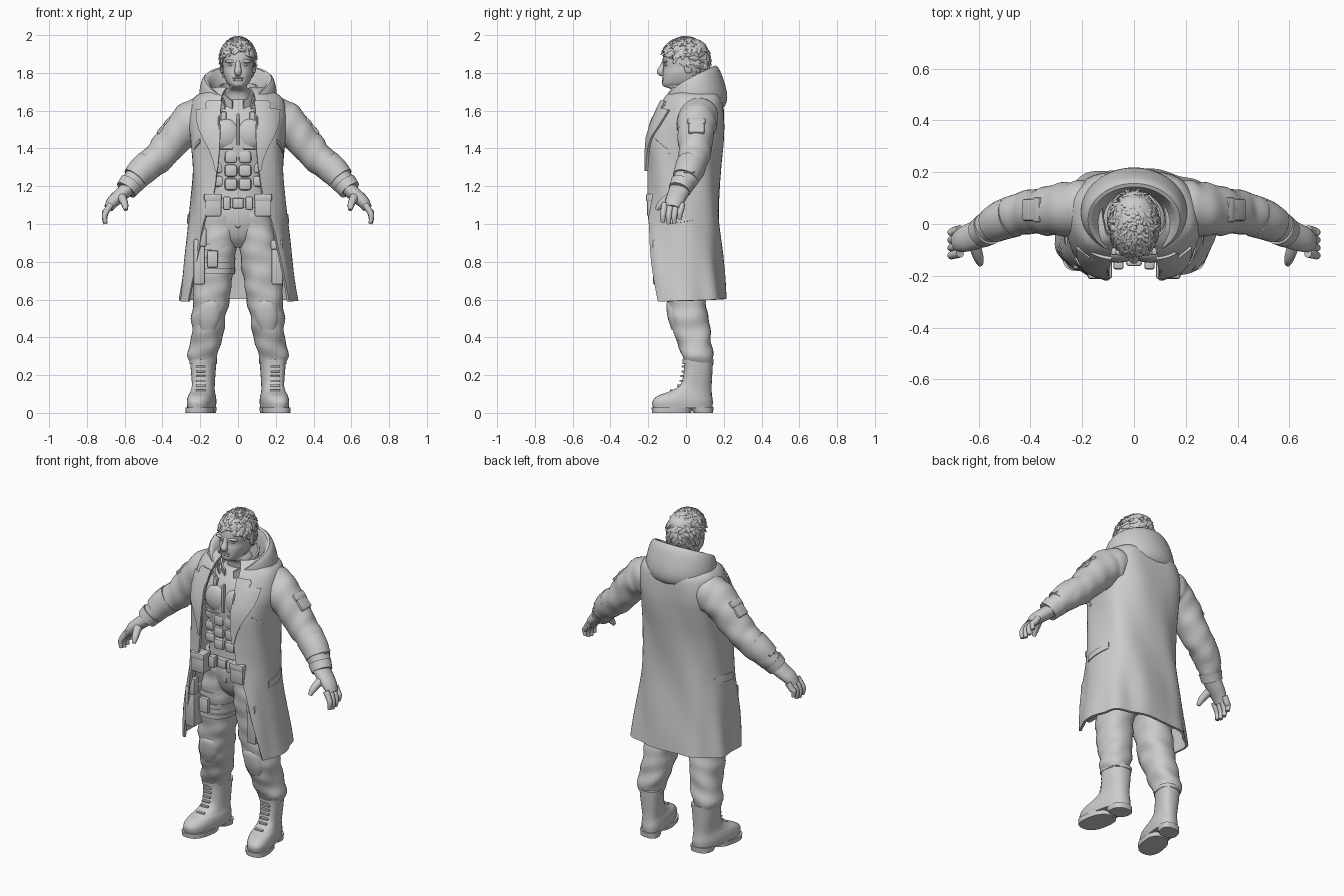
import bpy, bmesh, random
from math import sin, cos, pi, asin, sqrt, copysign
from mathutils import Vector, Matrix

random.seed(4)
if "Cube" in bpy.data.objects:
    bpy.data.objects.remove(bpy.data.objects["Cube"])

grey = bpy.data.materials.new("plain_grey")
grey.use_nodes = True
grey.diffuse_color = (.6, .6, .6, 1)
for node in grey.node_tree.nodes:
    if node.type == 'BSDF_PRINCIPLED':
        node.inputs["Base Color"].default_value = (.6, .6, .6, 1)


# Helpers
def finish(name, bm, thick=0, mirror=False, bevel=0):
    bmesh.ops.recalc_face_normals(bm, faces=bm.faces)
    for face in bm.faces:
        face.smooth = True
    mesh = bpy.data.meshes.new(name)
    bm.to_mesh(mesh)
    bm.free()
    mesh.materials.append(grey)
    obj = bpy.data.objects.new(name, mesh)
    bpy.context.scene.collection.objects.link(obj)
    if thick:
        mod = obj.modifiers.new("thickness", 'SOLIDIFY')
        mod.thickness, mod.offset = thick, 0
    if bevel:
        mod = obj.modifiers.new("bevel", 'BEVEL')
        mod.width, mod.segments = bevel, 2
    if mirror:
        obj.modifiers.new("mirror", 'MIRROR').use_mirror_merge = False
    obj.modifiers.new("sharp", 'EDGE_SPLIT').split_angle = .75
    return obj


def grid(name, rows, closed=False, cap=False, **opts):
    bm = bmesh.new()
    vs = [[bm.verts.new(p) for p in row] for row in rows]
    n = len(vs[0])
    for a, b in zip(vs, vs[1:]):
        for i in range(n if closed else n - 1):
            j = (i + 1) % n
            bm.faces.new((a[i], a[j], b[j], b[i]))
    if cap:
        bm.faces.new(vs[0])
        bm.faces.new(vs[-1])
    return finish(name, bm, **opts)


def spline(keys, steps=5):
    k = [Vector(p) for p in keys]
    k = [k[0]] + k + [k[-1]]
    out = []
    for a, b, c, d in zip(k, k[1:], k[2:], k[3:]):
        for s in range(steps):
            t = s / steps
            out.append(b + (c - a) * (t / 2) + (a * 2 - b * 5 + c * 4 - d) * (t * t / 2)
                       + (b * 3 - a - c * 3 + d) * (t ** 3 / 2))
    return out + [k[-1]]


def power(v, p):
    return copysign(abs(v) ** p, v)


# Level = (z, centre x, half width, front y, back y); angle runs from the front
def section(level, angle, p):
    z, cx, rx, front, back = level[:5]
    return Vector((cx + rx * power(sin(angle), p),
                   (front + back) / 2 - (back - front) / 2 * power(cos(angle), p), z))


def loft(name, levels, p=.85, n=28, fold=0, steps=5, shear=0, **opts):
    rows = []
    for lv in spline(levels, steps):
        row = []
        for i in range(n):
            a = 2 * pi * i / n
            v = section(lv, a, p)
            crease = fold * (sin(lv[0] * 62 + 2 * sin(a)) + sin(lv[0] * 37 - a * 3))
            v += Vector((sin(a), -cos(a), 0)) * crease
            v.x -= shear * v.y
            row.append(v)
        rows.append(row)
    return grid(name, rows, closed=True, cap=True, **opts)


# Path = (x, y, z, radius); flat scales the section across y
def tube(name, path, n=14, flat=1, fold=0, steps=5, mirror=True):
    pts = spline(path, steps)
    rows = []
    for k, p in enumerate(pts):
        t = (pts[min(k + 1, len(pts) - 1)].xyz - pts[max(k - 1, 0)].xyz).normalized()
        u = (Vector((0, 1, 0)) - t * t.y).normalized()
        v = t.cross(u)
        row = []
        for i in range(n):
            a = 2 * pi * i / n
            r = p[3] * (1 + fold * (sin(k * 1.3 + 2 * sin(a)) + sin(k * .7 - a * 3)))
            row.append(p.xyz + (u * cos(a) * flat + v * sin(a)) * r)
        rows.append(row)
    return grid(name, rows, closed=True, cap=True, mirror=mirror)


def blobs(name, items, mirror=True):
    bm = bmesh.new()
    for loc, size in items:
        m = Matrix.Translation(loc) @ Matrix.Diagonal((*size, 1))
        bmesh.ops.create_uvsphere(bm, u_segments=16, v_segments=10, radius=1, matrix=m)
    return finish(name, bm, mirror=mirror)


def boxes(name, items, mirror=True, tilt=0, bevel=.008):
    bm = bmesh.new()
    for loc, size in items:
        m = Matrix.Translation(loc) @ Matrix.Rotation(tilt, 4, 'Y') @ Matrix.Diagonal((*size, 1))
        bmesh.ops.create_cube(bm, size=1, matrix=m)
    return finish(name, bm, mirror=mirror, bevel=bevel)


# Long open coat; last level value is half the front opening
COAT_P = .75
coat_levels = spline([(.585, 0, .306, -.212, .205, .262), (.8, 0, .28, -.225, .188, .22),
                      (1, 0, .255, -.222, .172, .178), (1.15, 0, .242, -.211, .168, .13),
                      (1.3, 0, .236, -.211, .176, .11), (1.45, 0, .243, -.206, .193, .1),
                      (1.55, 0, .25, -.17, .198, .1), (1.65, 0, .232, -.12, .19, .09),
                      (1.69, 0, .19, -.09, .17, .08), (1.72, 0, .12, -.07, .14, .06)], 6)


def coat_level(z):
    for a, b in zip(coat_levels, coat_levels[1:]):
        if a[0] <= z <= b[0]:
            return a.lerp(b, (z - a[0]) / (b[0] - a[0]))
    return coat_levels[-1].copy()


def coat_angle(level, x):
    return asin(min(1, x / level[2]) ** (1 / COAT_P))


def coat_point(level, angle, out=0):
    sway = max(0, 1.1 - level[0]) * .014 * sin(angle * 9) + .004 * sin(angle * 6 + level[0] * 11)
    v = section(level, angle, COAT_P) + Vector((sin(angle), -cos(angle), 0)) * (out + sway)
    v.z += max(0, .8 - v.z) * .08 * (1 - cos(angle)) / 2
    return v


rows = []
for lv in coat_levels:
    start = coat_angle(lv, lv[5])
    rows.append([coat_point(lv, start + (2 * pi - 2 * start) * i / 60) for i in range(61)])
grid("coat", rows, thick=.014)

# Notched lapels
rows = []
for z, w in ((1.65, .07), (1.63, .08), (1.612, .07), (1.604, .125), (1.57, .12), (1.52, .11),
             (1.46, .085), (1.4, .055), (1.34, .03), (1.28, .012)):
    lv = coat_level(z)
    rows.append([coat_point(lv, coat_angle(lv, lv[5] - .008 + w * i / 5), .013) for i in range(6)])
grid("lapel", rows, thick=.012, mirror=True)


def coat_patch(name, low, high, left, right, slant=0):
    rows = []
    for j in range(5):
        row = []
        for i in range(8):
            z = low + (high - low) * j / 4 + slant * i / 7
            row.append(coat_point(coat_level(z), left + (right - left) * i / 7, .007))
        rows.append(row)
    grid(name, rows, thick=.01, mirror=True)


coat_patch("hip_pocket_flap", 1, 1.04, 1.4, 1.95, .03)
coat_patch("chest_pocket_welt", 1.43, 1.45, .85, 1.3, -.06)

# Lowered hood and inner collar
hood, collar = [], []
for i in range(49):
    t = i / 24 - 1
    a = pi + t * (pi - .55)
    c = (1 - cos(a)) / 2
    prof = [(.12, .02, .11, 1.61, 0), (.14, .02, .115, 1.66, .09), (.168, .015, .133, 1.68, .15),
            (.188, .03, .146, 1.682, .125), (.2, .045, .166, 1.66, .035),
            (.187, .04, .162, 1.63, 0), (.14, .03, .13, 1.61, -.01)]
    hood.append([Vector((rx * sin(a), cy - ry * cos(a), z + rise * c ** .85 - .04 * (1 - c) ** 6))
                 for rx, cy, ry, z, rise in spline(prof, 3)])
    a = pi + t * (pi - .3)
    dip = .07 * (1 - c) ** 4
    collar.append([Vector((rx * sin(a), .02 - ry * cos(a), z + .05 * c - dip))
                   for rx, ry, z in ((.098, .1, 1.6), (.096, .104, 1.65), (.1, .11, 1.7))])
grid("hood", hood, thick=.012)
grid("inner_collar", collar, thick=.01)
tube("hood_cord", [(.1, -.15, 1.6, .005), (.1, -.185, 1.54, .006), (.1, -.21, 1.42, .006)], n=8)

# Torso armour
loft("torso", [(1.08, 0, .17, -.13, .13), (1.25, 0, .16, -.125, .13), (1.4, 0, .19, -.14, .15),
               (1.5, 0, .2, -.135, .15), (1.58, 0, .17, -.105, .14), (1.66, 0, .08, -.05, .1)])
blobs("chest_plates", [((.062, -.11, 1.475), (.078, .04, .082))])
muscles = []
for z in (1.355, 1.283, 1.211):
    muscles.append(((.037, -.12, z), (.068, .045, .066)))
    muscles.append(((.11, -.093, z + .015), (.066, .05, .06)))
boxes("stomach_plates", muscles, bevel=.016)
boxes("vest_zip", [((0, -.138, 1.5), (.014, .024, .17))], mirror=False, bevel=.004)
boxes("vest_strap", [((.075, -.105, 1.57), (.026, .03, .05)), ((.075, -.13, 1.4), (.1, .024, .012))])

# Head
loft("head", [(1.58, 0, .075, -.05, .1), (1.66, 0, .066, -.045, .085), (1.705, 0, .066, -.06, .085),
              (1.728, 0, .046, -.117, .08), (1.745, 0, .058, -.126, .082), (1.77, 0, .07, -.125, .09),
              (1.8, 0, .079, -.123, .1), (1.83, 0, .081, -.119, .11), (1.86, 0, .083, -.124, .115),
              (1.91, 0, .083, -.117, .115), (1.95, 0, .072, -.095, .105), (1.975, 0, .04, -.05, .07)], steps=4)
tube("nose", [(0, -.112, 1.865, .012), (0, -.126, 1.83, .015), (0, -.134, 1.807, .02),
              (0, -.12, 1.794, .016)], mirror=False)
blobs("face_details", [((.038, -.11, 1.861), (.034, .014, .009)), ((.036, -.105, 1.842), (.016, .011, .007)),
                       ((.01, -.122, 1.773), (.02, .006, .005)), ((.01, -.121, 1.762), (.017, .007, .006)),
                       ((.086, .012, 1.83), (.01, .022, .034))])


def hair_point(angle, u):
    low = 1.915 - .175 * (1 - cos(angle)) / 2
    z = low + (1.984 - low) * u
    d = (z - 1.87) / .1145
    s = sqrt(max(.0004, 1 - (d if d > 0 else d * .65) ** 2))
    return Vector((.093 * s * sin(angle), -.002 - .128 * s * cos(angle), z))


grid("hair_cap", [[hair_point(2 * pi * i / 32, sin(j * pi / 20)) for i in range(32)] for j in range(11)],
     closed=True, cap=True)

# Flattened overlapping locks, spread evenly by golden angle
bm = bmesh.new()
for k in range(220):
    p = hair_point(k * 2.4 + random.uniform(-.2, .2), sin((k + .5) / 220 * pi / 2))
    normal = Vector((p.x * 1.5, p.y, p.z - 1.86)).normalized()
    sweep = Vector((random.uniform(-.7, .7), random.uniform(-1, .2), random.uniform(-1, 0)))
    aim = (sweep - normal * sweep.dot(normal)).normalized() + normal * .25
    side = aim.cross(normal).normalized()
    aim.normalize()
    turn = Matrix((side, aim.cross(side), aim)).transposed().to_4x4()
    m = Matrix.Translation(p) @ turn @ Matrix.Diagonal((1.25, .65, 1, 1))
    bmesh.ops.create_cone(bm, cap_ends=True, segments=8, radius1=.017, radius2=.004, depth=.052, matrix=m)
finish("hair_locks", bm)

# Sleeves, cuffs and arm details
tube("sleeve", [(.13, .06, 1.575, .1), (.2, .06, 1.562, .11), (.26, .055, 1.53, .105), (.33, .052, 1.46, .094),
                (.4, .045, 1.375, .085), (.47, .03, 1.31, .078), (.54, 0, 1.24, .066),
                (.58, -.025, 1.195, .056)], n=28, fold=.026)
tube("forearm_guard", [(.47, .028, 1.315, .081), (.51, .014, 1.28, .077), (.545, -.004, 1.24, .07)], n=20)
tube("cuff", [(.565, -.018, 1.215, .065), (.592, -.035, 1.18, .059)], n=20)
boxes("arm_pocket", [((.392, .055, 1.515), (.1, .085, .022)), ((.37, .055, 1.54), (.04, .095, .028))], tilt=.82)
boxes("forearm_plate", [((.55, .015, 1.31), (.12, .06, .02))], tilt=.8)

# Gloved hands
tube("palm", [(.58, -.03, 1.19, .04), (.62, -.045, 1.155, .038), (.66, -.06, 1.12, .034),
              (.685, -.07, 1.085, .026)], flat=1.45)
for i, name in enumerate(("little", "ring", "middle", "index")):
    y = -.022 - .03 * i
    drop = (.025, .005, 0, .008)[i]
    tube(name + "_finger", [(.672, y, 1.105, .018), (.695, y - .006, 1.07, .017),
                            (.706, y - .01, 1.035 + drop, .015), (.702, y - .01, 1 + drop, .011)], n=10)
tube("thumb", [(.62, -.07, 1.15, .026), (.607, -.11, 1.125, .022), (.598, -.138, 1.1, .018),
               (.594, -.155, 1.075, .011)], n=10)

# Trousers
loft("hips", [(.875, 0, .05, -.06, .08), (.93, 0, .13, -.105, .12), (1.02, 0, .178, -.13, .14),
              (1.1, 0, .175, -.13, .13)])
boxes("trouser_fly", [((0, -.122, 1.03), (.024, .02, .1))], mirror=False)
loft("trouser_leg", [(1.06, .088, .085, -.125, .13), (.98, .094, .096, -.125, .128), (.85, .118, .108, -.12, .12),
                     (.7, .132, .102, -.108, .11), (.58, .145, .095, -.098, .108), (.5, .155, .09, -.088, .12),
                     (.4, .165, .083, -.055, .132), (.31, .186, .08, -.025, .142),
                     (.265, .188, .068, -.01, .138)], fold=.0028, steps=6, mirror=True)
loft("knee_pad", [(.44, .158, .045, -.076, 0), (.5, .153, .064, -.096, 0), (.57, .147, .06, -.104, 0),
                  (.6, .145, .04, -.093, 0)], mirror=True)

# Boots
loft("boot", [(.025, .19, .068, -.175, .14), (.06, .19, .071, -.178, .142), (.09, .19, .067, -.15, .138),
              (.115, .191, .06, -.085, .136), (.15, .192, .058, -.03, .136), (.22, .194, .063, -.012, .14),
              (.28, .194, .068, -.012, .143)], p=.8, shear=.16, mirror=True)
loft("boot_collar", [(.26, .194, .07, -.018, .146), (.282, .194, .071, -.02, .147)], steps=2, shear=.16, mirror=True)
loft("front_sole", [(0, .19, .071, -.18, .03), (.028, .19, .073, -.182, .03)], p=.8, steps=2, shear=.16, mirror=True)
loft("heel", [(0, .19, .058, .04, .143), (.032, .19, .062, .02, .146)], p=.8, steps=2, shear=.16, mirror=True)
boxes("boot_laces", [((.197, -.015 - .25 * max(0, .22 - z) - 1.2 * max(0, .15 - z), z), (.05, .016, .01))
                     for z in (.12, .145, .17, .195, .22, .245)], bevel=.003)

# Belt, pouches and thigh gear
loft("belt", [(1.085, 0, .186, -.148, .145), (1.135, 0, .186, -.148, .145)], steps=2)
boxes("belt_pouches", [((.132, -.168, 1.095), (.088, .075, .11)), ((.132, -.174, 1.14), (.094, .075, .04)),
                       ((.06, -.155, 1.11), (.04, .04, .07))])
boxes("buckle", [((0, -.152, 1.11), (.06, .02, .055))], mirror=False)
for z in (.88, .81, .75):
    loft("thigh_strap", [(z - .014, -.125, .108, -.127, .126), (z + .014, -.122, .11, -.127, .126)], steps=2)
boxes("holster", [((-.205, -.13, .8), (.06, .09, .24)), ((-.185, -.16, .93), (.035, .05, .1)),
                  ((-.135, -.13, .815), (.06, .03, .09))], mirror=False)
boxes("thigh_pouch", [((.208, -.13, .8), (.06, .08, .24)), ((.205, -.137, .89), (.064, .08, .05))], mirror=False)
tube("belt_strap", [(.17, -.14, 1.07, .008), (.19, -.155, .98, .008), (.2, -.155, .9, .008)], n=8)
